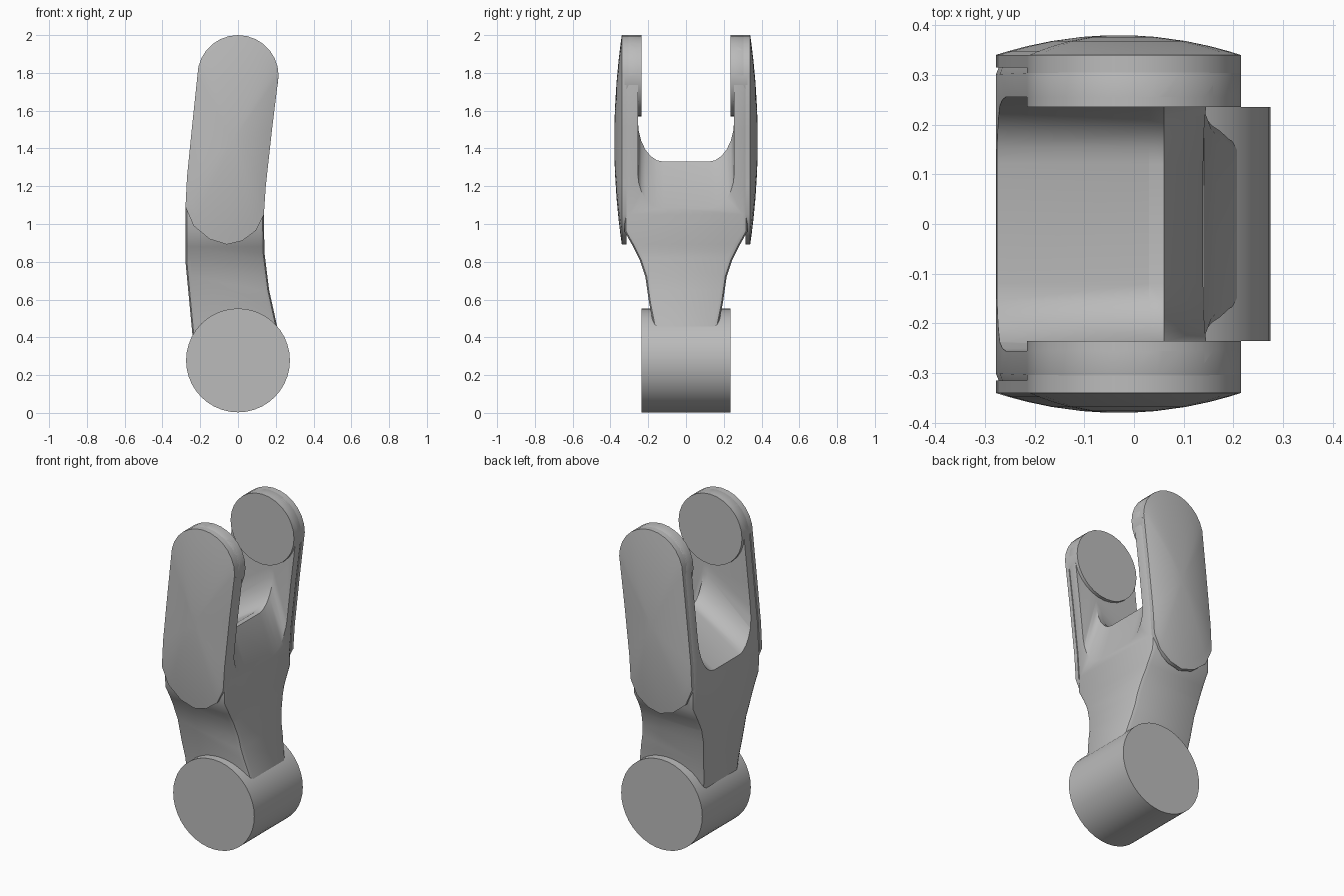
import bpy, bmesh, math
from mathutils import Vector

old = bpy.data.objects.get("Cube")
if old:
    bpy.data.objects.remove(old, do_unlink=True)

grey = bpy.data.materials.new("plain grey")
grey.use_nodes = True
COLOR = (0.5, 0.5, 0.5, 1)
grey.diffuse_color = COLOR
grey.node_tree.nodes["Principled BSDF"].inputs["Base Color"].default_value = COLOR

EYE_Z, EYE_R = 1.785, 0.215


def loft(name, rings, helper=False):
    """Skin matching closed rings and cap both ends."""
    bm = bmesh.new()
    loops = [[bm.verts.new(p) for p in ring] for ring in rings]
    for a, b in zip(loops, loops[1:]):
        for i in range(len(a)):
            j = (i + 1) % len(a)
            bm.faces.new((a[i], a[j], b[j], b[i]))
    bm.faces.new(loops[0])
    bm.faces.new(loops[-1])
    bmesh.ops.recalc_face_normals(bm, faces=bm.faces)
    mesh = bpy.data.meshes.new(name)
    bm.to_mesh(mesh)
    bm.free()
    mesh.materials.append(grey)
    ob = bpy.data.objects.new(name, mesh)
    bpy.context.collection.objects.link(ob)
    if helper:
        ob.hide_render = True
        ob.hide_set(True)
    return ob


def smooth(ob, angle=30):
    bpy.ops.object.select_all(action='DESELECT')
    ob.select_set(True)
    bpy.context.view_layer.objects.active = ob
    bpy.ops.object.shade_smooth_by_angle(angle=math.radians(angle))


def circle(r, z, n, start=0, sweep=2 * math.pi):
    return [(r * math.cos(start + sweep * i / n), z + r * math.sin(start + sweep * i / n))
            for i in range(n)]


def disc(name, r, z, y0, y1, n):
    ring = circle(r, z, n)
    ob = loft(name, [[(x, y, h) for x, h in ring] for y in (y0, y1)])
    smooth(ob)
    return ob


def boolean(ob, cutter, operation):
    mod = ob.modifiers.new(operation.lower(), 'BOOLEAN')
    mod.object = cutter
    mod.operation = operation
    mod.solver = 'EXACT'


# Round eye end shared by the body and the cheeks, with the leaning left side
eye_arc = circle(EYE_R, EYE_Z, 14, 0, math.pi)
left_side = [(-0.215, EYE_Z), (-0.245, 1.5), (-0.27, 1.25), (-0.278, 1.09)]
right_side = [(0.137, 1.05), (0.147, 1.2), (0.18, 1.5)]

# Pin barrel at the foot
disc("pin_barrel", 0.275, 0.278, -0.235, 0.235, 40)

# Forked body: side outline limited by a flaring width, then slotted
outline = eye_arc + left_side + [(-0.278, 0.8), (-0.24, 0.4), (-0.12, 0.25),
                                 (0.12, 0.25), (0.22, 0.4), (0.165, 0.65), (0.14, 0.85)] + right_side
body = loft("forked_body", [[(x, y, z) for x, z in outline] for y in (-0.45, 0.45)])
half = [(0.16, 0.2), (0.175, 0.48), (0.195, 0.58), (0.215, 0.72), (0.245, 0.81),
        (0.28, 0.88), (0.325, 0.96), (0.33, 2.1)]
flare = half + [(-y, z) for y, z in reversed(half)]
width = loft("width_helper", [[(x, y, z) for y, z in flare] for x in (-0.5, 0.5)], True)

# Slot cutter: a U section whose floor rises to a ridge and falls away again
wall, foot, rise = 0.255, 0.12, 0.22
bend = [(foot + (wall - foot) * math.sin(a), rise * (1 - math.cos(a)))
        for a in (math.pi / 2 * i / 6 for i in range(7))]


def u_section(x, floor):
    side = [(x, y, floor + h) for y, h in reversed(bend)]
    side = [(x, wall, 2.3)] + side
    return side + [(x, -y, z) for _, y, z in reversed(side)]


stations = [(-0.35, 1.08), (-0.28, 1.13), (0.03, 1.33), (0.06, 1.33), (0.15, 1.05), (0.3, 0.75)]
slot = loft("slot_helper", [u_section(x, f) for x, f in stations], True)

boolean(body, width, 'INTERSECT')
bevel = body.modifiers.new("soft corners", 'BEVEL')
bevel.width = 0.025
bevel.segments = 2
bevel.limit_method = 'ANGLE'
bevel.angle_limit = math.radians(50)
boolean(body, slot, 'DIFFERENCE')
bpy.context.view_layer.update()
result = bpy.data.meshes.new_from_object(body.evaluated_get(bpy.context.evaluated_depsgraph_get()))
body.modifiers.clear()
body.data = result
smooth(body)
for helper in (width, slot):
    bpy.data.objects.remove(helper, do_unlink=True)

# Domed outer cheeks and the inner eye bosses
cheek = eye_arc + left_side + [(-0.235, 0.99), (-0.15, 0.92), (-0.06, 0.892),
                               (0.02, 0.91), (0.095, 0.965)] + right_side
centre = Vector((-0.03, 1.44))
for side, label in ((-1, "front"), (1, "back")):
    rings = [[(x, side * 0.315, z) for x, z in cheek]]
    for t in (1, 0.9, 0.75, 0.55, 0.3, 0.1):
        y = side * (0.34 + 0.04 * (1 - t * t))
        scaled = [centre + (Vector(p) - centre) * t for p in cheek]
        rings.append([(p.x, y, p.y) for p in scaled])
    smooth(loft(label + "_cheek", rings))
    disc(label + "_eye_boss", EYE_R, EYE_Z, side * 0.235, side * 0.325, 28)
